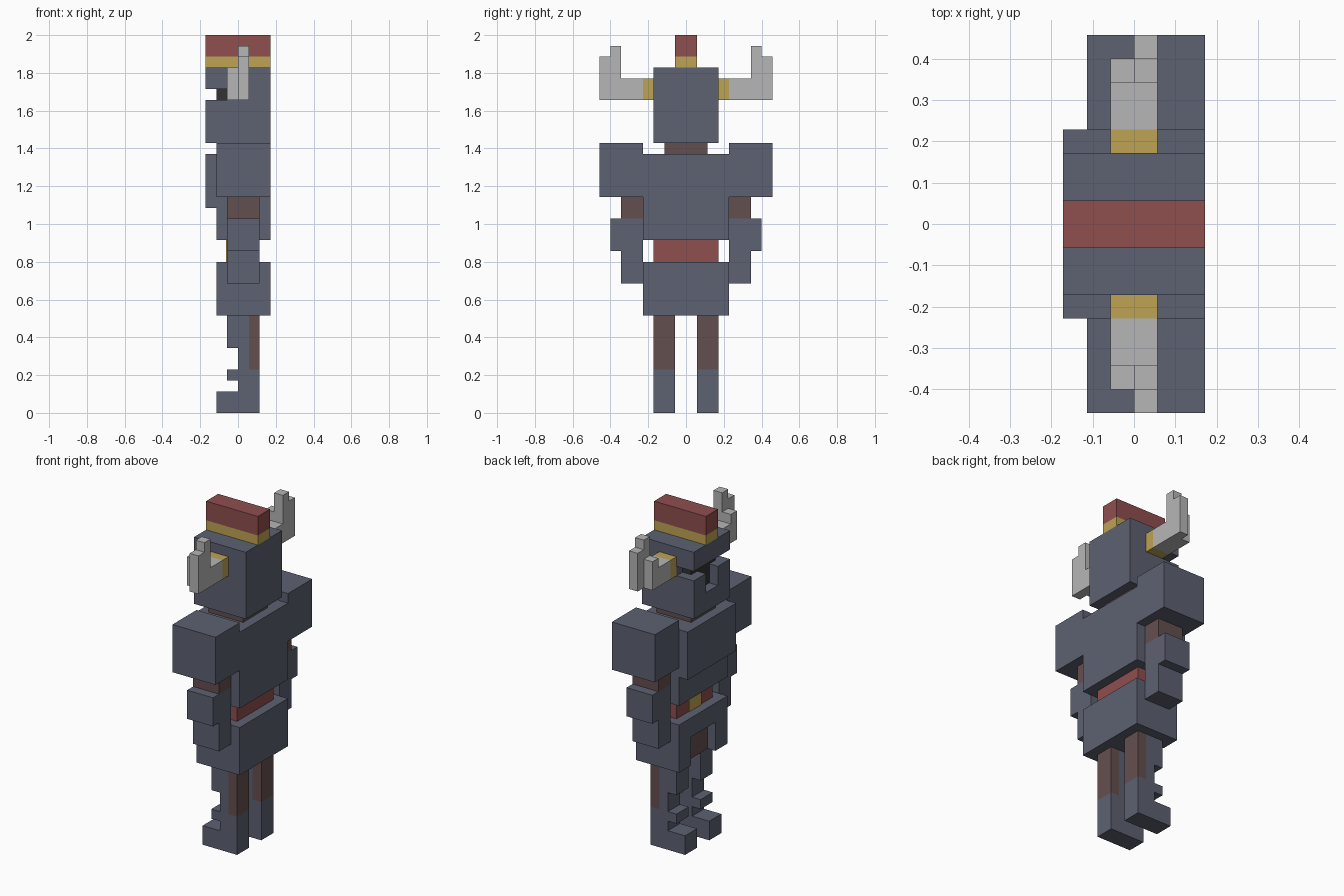
import bpy
import bmesh
from mathutils import Vector

if "Cube" in bpy.data.objects:
    bpy.data.objects.remove(bpy.data.objects["Cube"], do_unlink=True)

U = 2 / 35  # size of one block; all coordinates below are in blocks


def material(name, rgb):
    lin = [((c / 255 + 0.055) / 1.055) ** 2.4 for c in rgb] + [1.0]
    m = bpy.data.materials.new(name)
    m.use_nodes = True
    m.diffuse_color = lin
    m.node_tree.nodes["Principled BSDF"].inputs["Base Color"].default_value = lin
    return m


STEEL = material("blue_grey_steel", (93, 97, 113))
RED = material("dull_red", (143, 78, 78))
BROWN = material("brown_cloth", (100, 79, 78))
GOLD = material("gold", (190, 163, 83))
HORN = material("pale_grey_horn", (182, 182, 182))
DARK = material("dark_shadow", (50, 50, 52))


def prism(name, mat, axis, profile, lo, hi):
    """Extrude a profile along 'x' (y,z points) or 'y' (x,z points)."""
    def place(p, d):
        return Vector((d, p[0], p[1]) if axis == "x" else (p[0], d, p[1])) * U
    bm = bmesh.new()
    face = bm.faces.new([bm.verts.new(place(p, lo)) for p in profile])
    ext = bmesh.ops.extrude_face_region(bm, geom=[face])
    moved = [g for g in ext["geom"] if isinstance(g, bmesh.types.BMVert)]
    shift = Vector((hi - lo, 0, 0) if axis == "x" else (0, hi - lo, 0)) * U
    bmesh.ops.translate(bm, vec=shift, verts=moved)
    bmesh.ops.recalc_face_normals(bm, faces=bm.faces[:])
    mesh = bpy.data.meshes.new(name)
    bm.to_mesh(mesh)
    bm.free()
    mesh.materials.append(mat)
    obj = bpy.data.objects.new(name, mesh)
    bpy.context.scene.collection.objects.link(obj)
    return obj


def box(name, mat, x, y, z):
    pts = [(x[0], z[0]), (x[1], z[0]), (x[1], z[1]), (x[0], z[1])]
    return prism(name, mat, "y", pts, *y)


def span(side, a, b):
    return sorted((side * a, side * b))


# Boot and shin armour outline, seen from the side
boot = [(-2, 0), (2, 0), (2, 4), (1, 4), (1, 9), (-1, 9), (-1, 6), (0, 6),
        (0, 4), (-1, 4), (-1, 3), (0, 3), (0, 2), (-2, 2)]

# Paired parts
for side, tag in ((1, "front_to_plus_y"), (-1, "front_to_minus_y")):
    tag = "a" if side == 1 else "b"
    prism("boot_" + tag, STEEL, "y", boot, *span(side, 1, 3))
    box("leg_back_" + tag, BROWN, (1, 2), span(side, 1, 3), (4, 9))
    box("shoulder_" + tag, STEEL, (-2, 3), span(side, 4, 8), (20, 25))
    box("upper_arm_" + tag, BROWN, (-1, 2), span(side, 4, 6), (18, 20))
    box("forearm_" + tag, STEEL, (-1, 2), span(side, 4, 7), (15, 18))
    box("hand_" + tag, STEEL, (-1, 2), span(side, 4, 6), (12, 15))
    box("cheek_guard_" + tag, STEEL, (-3, -1), span(side, 1, 3), (25, 29))
    box("horn_ring_" + tag, GOLD, (-1, 1), span(side, 3, 4), (29, 31))
    box("horn_base_" + tag, HORN, (-1, 1), span(side, 4, 6), (29, 31))
    box("horn_front_" + tag, HORN, (-1, 0), span(side, 6, 7), (29, 32))
    box("horn_tip_" + tag, HORN, (0, 1), span(side, 6, 7), (29, 34))
    box("horn_outer_" + tag, HORN, (0, 1), span(side, 7, 8), (29, 33))

# Skirt with a front notch showing cloth
box("skirt", STEEL, (-1, 3), (-4, 4), (9, 14))
prism("skirt_front", STEEL, "x",
      [(-4, 9), (-2, 9), (-2, 12), (2, 12), (2, 9), (4, 9), (4, 14), (-4, 14)], -2, -1)
box("skirt_cloth", BROWN, (-1.1, -1), (-2, 2), (9, 12))

# Belt and torso
box("belt", RED, (-1, 2), (-3, 3), (14, 16))
box("buckle", GOLD, (-1.1, -1), (-1, 1), (14, 16))
box("torso", STEEL, (-2, 3), (-4, 4), (16, 24))
box("chest_plate", STEEL, (-3, -2), (-4, 4), (19, 24))
box("neck", BROWN, (-2, 2), (-2, 2), (24, 25))

# Helmet with a T-shaped visor opening
prism("helmet", STEEL, "y",
      [(-3, 32), (-3, 30), (-1, 30), (-1, 25), (3, 25), (3, 32)], -3, 3)
box("chin_guard", STEEL, (-3, -1), (-1, 1), (25, 27))
box("face", DARK, (-2, -1), (-2, 2), (27, 30))

# Crest
box("crest_base", GOLD, (-3, 3), (-1, 1), (32, 33))
box("crest", RED, (-3, 3), (-1, 1), (33, 35))
